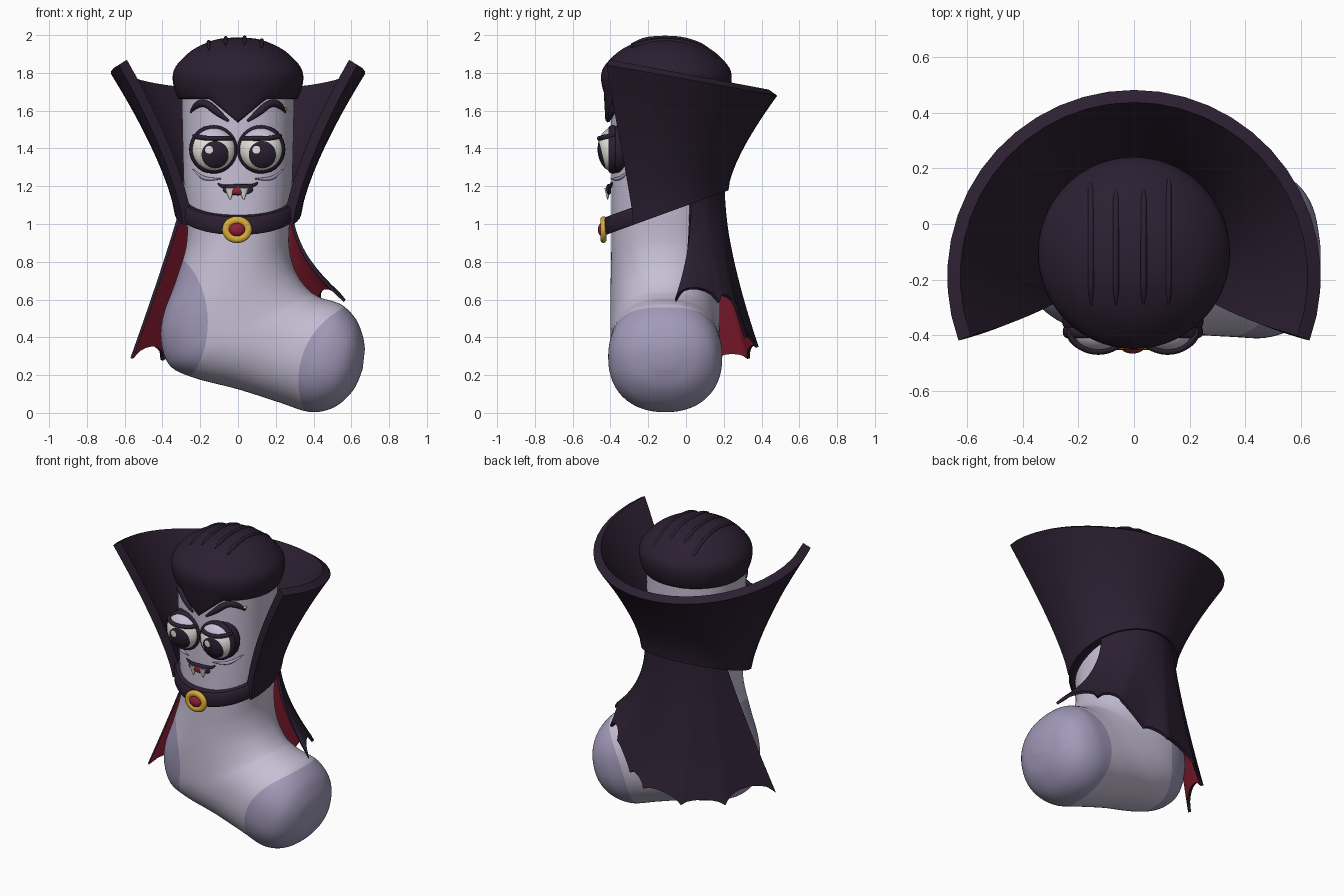
import bpy, bmesh
from math import sin, cos, pi, radians, sqrt, copysign
from mathutils import Vector, Matrix

if "Cube" in bpy.data.objects:
    bpy.data.objects.remove(bpy.data.objects["Cube"])

CY = -0.11  # depth of the leg axis


def material(name, *rgb):
    m = bpy.data.materials.new(name)
    m.use_nodes = True
    m.diffuse_color = (*rgb, 1)
    m.node_tree.nodes["Principled BSDF"].inputs["Base Color"].default_value = (*rgb, 1)
    return m


KNIT = material("pale lilac knit", .57, .525, .67)
PATCH = material("lavender patch", .36, .325, .49)
DARK = material("dark plum", .025, .014, .031)
RED = material("deep red", .30, .014, .036)
GOLD = material("gold", .70, .42, .04)
WHITE = material("ivory white", .78, .78, .72)


def finish(name, bm, mats, fields=(), rule=None, solid=0, angle=40, sheet=False):
    """Shade a bmesh as an object; colour borders follow the zero lines of the fields."""
    bmesh.ops.recalc_face_normals(bm, faces=bm.faces)
    if sheet:  # sheets must face away from the leg axis
        out = sum(f.normal.dot(f.calc_center_median() - Vector((0, CY, f.calc_center_median().z)))
                  for f in bm.faces)
        if out < 0:
            bmesh.ops.reverse_faces(bm, faces=bm.faces)
    if fields:
        bmesh.ops.triangulate(bm, faces=bm.faces)
    for field in fields:
        for e in bm.edges:
            a, b = e.verts
            fa, fb = field(a.co), field(b.co)
            if fa * fb < 0:
                t = fa / (fa - fb)
                (a if t < .5 else b).co = a.co.lerp(b.co, t)
    if rule:
        for f in bm.faces:
            f.material_index = rule(*(field(f.calc_center_median()) < 0 for field in fields))
    me = bpy.data.meshes.new(name)
    bm.to_mesh(me)
    bm.free()
    ob = bpy.data.objects.new(name, me)
    bpy.context.collection.objects.link(ob)
    for m in mats:
        me.materials.append(m)
    activate(ob)
    if solid:
        mod = ob.modifiers.new("thickness", 'SOLIDIFY')
        mod.thickness, mod.offset = solid, -1
        mod.material_offset = len(mats) - 1
        bpy.ops.object.modifier_apply(modifier=mod.name)
    bpy.ops.object.shade_smooth_by_angle(angle=radians(angle))


def activate(ob):
    bpy.ops.object.select_all(action='DESELECT')
    ob.select_set(True)
    bpy.context.view_layer.objects.active = ob


def skin(rows, closed=True, caps=False, loop=False):
    """Bridge rows of points with quads."""
    bm = bmesh.new()
    vs = [[bm.verts.new(p) for p in row] for row in rows]
    n = len(vs[0])
    for a, b in list(zip(vs, vs[1:])) + ([(vs[-1], vs[0])] if loop else []):
        for i in range(n if closed else n - 1):
            j = (i + 1) % n
            bm.faces.new((a[i], a[j], b[j], b[i]))
    if caps:
        bm.faces.new(vs[0])
        bm.faces.new(vs[-1])
    return bm


def ball(name, center, size, mats, fields=(), rule=None, seg=32):
    bm = bmesh.new()
    mat = Matrix.Translation(center) @ Matrix.Diagonal((*size, 1)) @ Matrix.Rotation(pi / 2, 4, 'X')
    bmesh.ops.create_uvsphere(bm, u_segments=seg, v_segments=seg // 2, radius=1, matrix=mat)
    finish(name, bm, mats, fields, rule)


def ring(name, center, rx, rz, tube, mat, depth=1):
    rows = [[Vector(center) + Vector(((rx + tube * cos(b)) * cos(a), depth * tube * sin(b),
                                      (rz + tube * cos(b)) * sin(a)))
             for b in (2 * pi * j / 12 for j in range(12))]
            for a in (2 * pi * i / 40 for i in range(40))]
    finish(name, skin(rows, loop=True), [mat])


def tube(name, pts, r, mat):
    """Smooth tube through points, thin at both ends."""
    cu = bpy.data.curves.new(name, 'CURVE')
    cu.dimensions, cu.bevel_depth, cu.bevel_resolution, cu.use_fill_caps = '3D', r, 3, True
    sp = cu.splines.new('NURBS')
    sp.points.add(len(pts) - 1)
    sp.use_endpoint_u, sp.order_u = True, 3
    for k, (p, q) in enumerate(zip(sp.points, pts)):
        p.co = (*q, 1)
        p.radius = .3 if k in (0, len(pts) - 1) else 1
    ob = bpy.data.objects.new(name, cu)
    bpy.context.collection.objects.link(ob)
    cu.materials.append(mat)
    activate(ob)
    bpy.ops.object.convert(target='MESH')
    bpy.ops.object.shade_smooth_by_angle(angle=radians(50))


def on_leg(x, z, lift=0):
    return Vector((x, CY - sqrt(.3 ** 2 - x * x) - lift, z))


def catmull(keys, steps):
    keys = [Vector(k) for k in keys]
    ext = [keys[0]] + keys + [keys[-1]]
    for a, b, c, d in zip(ext, ext[1:], ext[2:], ext[3:]):
        for s in range(steps):
            t = s / steps
            yield b + .5 * t * (c - a + t * (2 * a - 5 * b + 4 * c - d + t * (3 * (b - c) + d - a)))
    yield keys[-1]


# sock: sections given by instep point, heel/sole point and half width
sections = [(.3, 1.75, -.3, 1.75, .29), (.287, 1.2, -.287, 1.2, .285), (.27, .95, -.27, .92, .285),
            (.275, .85, -.33, .7, .287), (.3, .76, -.395, .52, .29), (.34, .69, -.408, .38, .29),
            (.38, .645, -.36, .25, .29), (.41, .625, -.23, .185, .29), (.45, .605, 0, .125, .29),
            (.5, .592, .22, .055, .297), (.56, .565, .38, .005, .3), (.625, .495, .51, .03, .265),
            (.66, .41, .61, .12, .18), (.672, .34, .66, .23, .06)]
rows = []
for ix, iz, ox, oz, w in catmull(sections, 6):
    row = []
    for k in range(96):
        c, s = (copysign(abs(f) ** .9, f) for f in (cos(2 * pi * k / 96), sin(2 * pi * k / 96)))
        row.append(((ix + ox) / 2 + c * (ix - ox) / 2, CY + s * w, (iz + oz) / 2 + c * (iz - oz) / 2))
    rows.append(row)
finish("sock", skin(rows, caps=True), [KNIT, PATCH],
       [lambda p: ((p.x + .42) / .26) ** 2 + ((p.z - .48) / .38) ** 2 - 1,
        lambda p: (p.x - .75) ** 2 + (p.z - .17) ** 2 - .43 ** 2],
       lambda heel, toe: int(heel or toe))

# hair cap with a pointed front
cap = [(.3, 1.67), (.316, 1.665), (.338, 1.72), (.346, 1.78), (.332, 1.83), (.285, 1.885),
       (.235, 1.925), (.17, 1.958), (.1, 1.98), (.01, 1.988)]
rows = []
for i, (r, z) in enumerate(catmull(cap, 3)):
    row = []
    for k in range(96):
        a = 2 * pi * k / 96
        x, y = r * cos(a), r * sin(a)
        drop = .125 * max(0, 1 - abs(x) / .15) if y < 0 and i < 5 else 0
        row.append((x, CY + y + .006, z - drop))
    rows.append(row)
finish("hair_cap", skin(rows, caps=True), [DARK])


def cap_height(r):
    for (r0, z0), (r1, z1) in zip(cap[3:], cap[4:]):
        if r1 <= r <= r0:
            return z0 + (z1 - z0) * (r0 - r) / (r0 - r1)
    return cap[-1][1]


for i, (x, y0, y1) in enumerate([(-.155, -.29, .19), (-.065, -.29, .14), (.035, -.29, .14), (.125, -.29, .19)]):
    ys = [y0 + (y1 - y0) * k / 10 for k in range(11)]
    tube(f"hair_ridge_{i + 1}", [(x, y, cap_height(sqrt(x * x + (y - CY) ** 2)) + .001) for y in ys], .011, DARK)


# tilted neckband
def band_z(y):
    return .94 + .364 * (y + .43)


rows = []
for k in range(56):
    a = 2 * pi * k / 56
    row = []
    for r, h in ((.27, 0), (.315, 0), (.325, .02), (.325, .08), (.315, .095), (.27, .095)):
        y = CY + r * sin(a)
        row.append((r * cos(a), y, band_z(y) + h))
    rows.append(row)
finish("neckband", skin(rows, loop=True), [DARK])

# tall flared collar, open at the front
rows = []
for j in range(11):
    t = j / 10
    start, r, cy = radians(-30 + 10 * t), .335 + .338 * t ** 1.35, CY - .08 * t
    row = []
    for k in range(29):
        a = start + (pi - 2 * start) * k / 28
        y = cy + r * sin(a)
        base = band_z(CY + .335 * sin(a))
        top = 1.842 - .18 * (cy + .673 * sin(a) + .42)
        row.append((r * cos(a), y, base + t * (top - base)))
    rows.append(row)
finish("collar", skin(rows, closed=False), [DARK], solid=.055, angle=30, sheet=True)

# cape hanging from the collar, scalloped between its hem points, red inside
hem = [Vector(p) for p in ((.57, -.06, .6), (.44, .18, .59), (.32, .275, .56), (.19, .325, .4), (.05, .385, .35),
                           (-.2, .34, .29), (-.41, .17, .28), (-.57, -.14, .29))]
dips = (.07, .05, .01, .03, .03, .03, .07)
edge = [(a.lerp(b, k / 8), d * sqrt(sin(pi * k / 8))) for a, b, d in zip(hem, hem[1:], dips) for k in range(8)]
edge.append((hem[-1], 0))
rows = []
for j in range(17):
    t = j / 16
    row = []
    for k, (p, dip) in enumerate(edge):
        f = k / (len(edge) - 1)
        a = radians(26 + 134 * f)
        x, y = .315 * cos(a), CY + .315 * sin(a)
        z = band_z(y) + .04
        s = t ** (2.2 - 1.1 * f)
        pull = 1 - .8 * dip * t
        row.append(((x + (p.x - x) * s) * pull, CY + (y + (p.y - y) * s - CY) * pull,
                    z + (p.z + dip - z) * t))
    rows.append(row)
finish("cape", skin(rows, closed=False), [DARK, RED], solid=.018, angle=50, sheet=True)


# face: eyes, lids, brows and bags
def disc(x, z, r):
    return lambda p: (p.x - x) ** 2 + (p.z - z) ** 2 - r * r


def eye_colour(lid, glint, pupil):
    return 2 if lid else 0 if glint else int(pupil)


for side, label in ((-1, "right"), (1, "left")):
    cx, cz = side * .125 - .004, 1.395

    def lid_z(u, side=side):
        return 1.447 + 2 * max(0, side * u - .02) ** 2

    ball(f"{label}_eye_socket", (cx, -.35, cz), (.13, .075, .13), [DARK])
    ball(f"{label}_eye", (cx, -.385, cz), (.117, .083, .117), [WHITE, DARK, KNIT],
         [lambda p: lid_z(p.x - cx) - p.z, disc(cx - .024, cz - .002, .021), disc(cx + .008, cz - .028, .072)],
         eye_colour, 80)
    ring(f"{label}_eye_rim", (cx, -.388, cz), .114, .114, .014, DARK, 1.6)
    tube(f"{label}_lid_edge", [(cx + u, -.36 - .1 * sqrt(1 - (u / .112) ** 2), lid_z(u) + .006)
                               for u in (-.11, -.1, -.075, -.04, 0, .04, .075, .1, .11)], .013, DARK)
    tube(f"{label}_brow", [on_leg(side * x, z, .004) for x, z in
                           ((.25, 1.59), (.225, 1.63), (.17, 1.645), (.11, 1.59), (.05, 1.545))], .02, DARK)
    tube(f"{label}_eye_bag", [on_leg(side * x, z) for x, z in
                              ((.24, 1.29), (.2, 1.25), (.15, 1.235), (.09, 1.24))], .01, PATCH)
ball("brow_stud", on_leg(.245, 1.608), (.016, .016, .009), [GOLD])

# mouth and fangs
ball("mouth", on_leg(0, 1.182), (.08, .014, .03), [DARK])
ball("tongue", on_leg(0, 1.177, .005), (.06, .012, .021), [RED])
tube("lip", [on_leg(x, z, .002) for x, z in
             ((-.105, 1.215), (-.09, 1.195), (0, 1.2), (.09, 1.2), (.105, 1.222))], .011, DARK)
for x, label in ((-.042, "right"), (.03, "left")):
    bm = bmesh.new()
    bmesh.ops.create_cone(bm, cap_ends=True, segments=16, radius1=.003, radius2=.028, depth=.062,
                          matrix=Matrix.Translation(on_leg(x, 1.16, .007)) @ Matrix.Diagonal((1, .6, 1, 1)))
    finish(f"{label}_fang", bm, [WHITE])

# brooch on the neckband
ring("brooch_frame", (-.005, -.437, .97), .058, .05, .021, GOLD, .8)
ball("brooch_back", (-.005, -.432, .97), (.06, .012, .052), [GOLD])
ball("brooch_gem", (-.005, -.442, .97), (.043, .025, .036), [RED])
